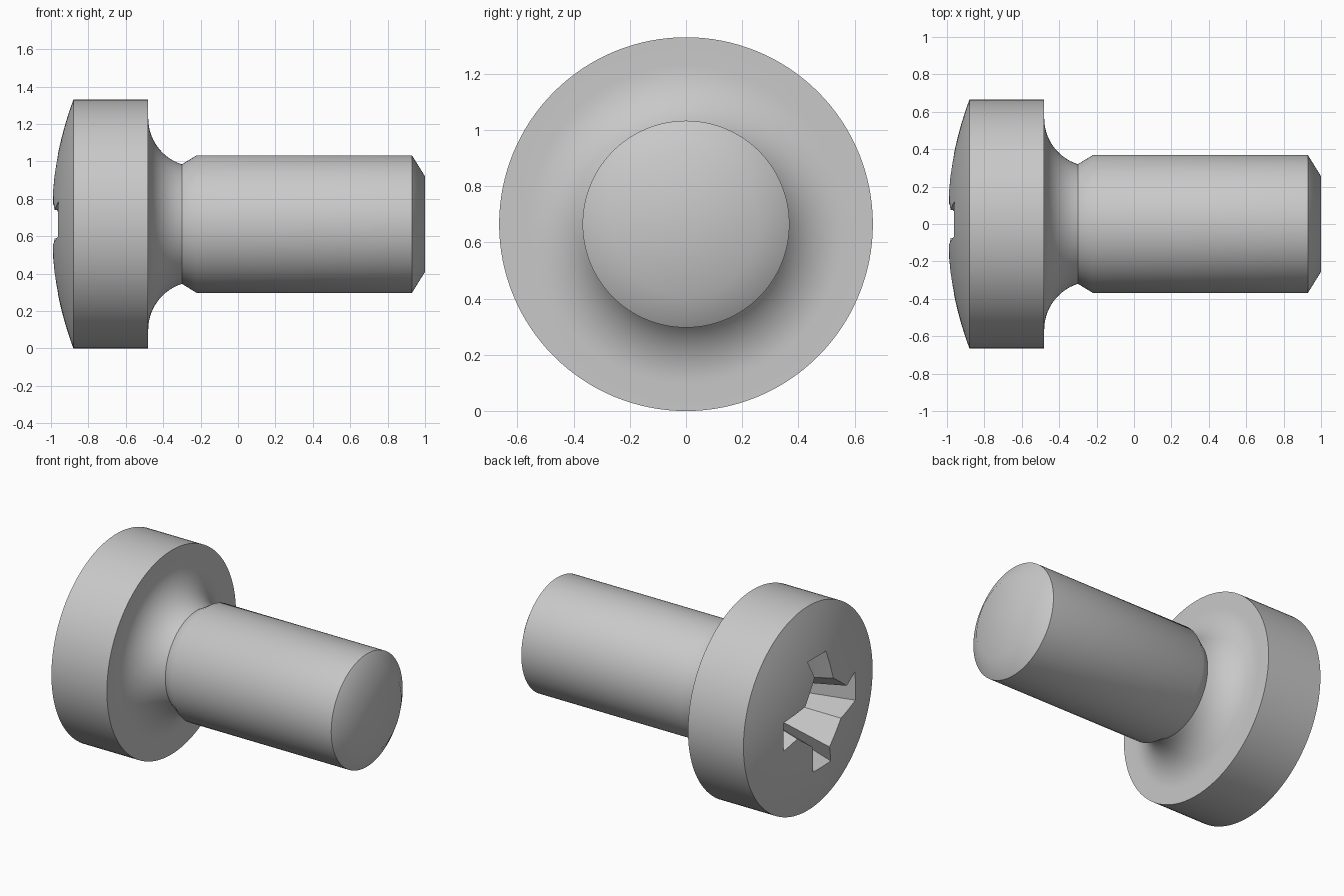
import bpy, bmesh
from math import sin, cos, pi, asin, atan2

if "Cube" in bpy.data.objects:
    bpy.data.objects.remove(bpy.data.objects["Cube"])

HEAD_R = 0.665      # head radius, also the height of the axis
SHANK_R = 0.368
SIDES = 128

steel = bpy.data.materials.new("grey steel")
steel.use_nodes = True
colour = (0.58, 0.58, 0.58, 1)
steel.diffuse_color = colour
steel.node_tree.nodes["Principled BSDF"].inputs["Base Color"].default_value = colour


def loft(name, sections):
    """Closed solid along x from (x, [(y, z), ...]) sections."""
    bm = bmesh.new()
    rings = [[bm.verts.new((x, y, z + HEAD_R)) for y, z in pts] for x, pts in sections]
    for a, b in zip(rings, rings[1:]):
        for i in range(len(a)):
            j = (i + 1) % len(a)
            bm.faces.new((a[i], a[j], b[j], b[i]))
    bm.faces.new(rings[0])
    bm.faces.new(rings[-1])
    bmesh.ops.recalc_face_normals(bm, faces=bm.faces)
    mesh = bpy.data.meshes.new(name)
    bm.to_mesh(mesh)
    bm.free()
    mesh.materials.append(steel)
    obj = bpy.data.objects.new(name, mesh)
    bpy.context.collection.objects.link(obj)
    return obj


def circle(r):
    return [(r * cos(2 * pi * i / SIDES), r * sin(2 * pi * i / SIDES)) for i in range(SIDES)]


# Domed head top
rise = 0.12
dome_r = (HEAD_R ** 2 + rise ** 2) / (2 * rise)
rim = asin(HEAD_R / dome_r)
profile = [(-1 + dome_r * (1 - cos(rim * t / 16)), dome_r * sin(rim * t / 16))
           for t in range(1, 17)]

# Underside and fillet down to the neck
fillet, cx, cr = 0.257, -0.223, 0.565
end = atan2(0.245, 0.077)
profile.append((-0.48, HEAD_R))
profile += [(cx - fillet * cos(end * t / 14), cr - fillet * sin(end * t / 14))
            for t in range(15)]

# Shank with chamfered tip
profile += [(-0.22, SHANK_R), (0.93, SHANK_R), (1.0, 0.255)]
screw = loft("screw_body", [(x, circle(r)) for x, r in profile])

# Four-armed tapered drive recess, one arm turned four times
arm = [(-0.104, 0.18), (-0.067, 0.37), (0.12, 0.37), (0.075, 0.25)]
cross = []
for turn in range(4):
    cross += arm
    arm = [(z, -y) for y, z in arm]


def scaled(s):
    return [(y * s, z * s) for y, z in cross]


cutter = loft("recess_cutter", [(-1.04, scaled(1.08)), (-0.965, scaled(1.0)),
                                (-0.6, scaled(0.6)), (-0.52, scaled(0.06))])
cutter.hide_render = True

cut = screw.modifiers.new("drive recess", 'BOOLEAN')
cut.operation = 'DIFFERENCE'
cut.solver = 'EXACT'
cut.object = cutter
bpy.ops.object.select_all(action='DESELECT')
bpy.context.view_layer.objects.active = screw
screw.select_set(True)
bpy.ops.object.modifier_apply(modifier=cut.name)
bpy.data.objects.remove(cutter)

bpy.ops.object.shade_smooth_by_angle(angle=0.61)
